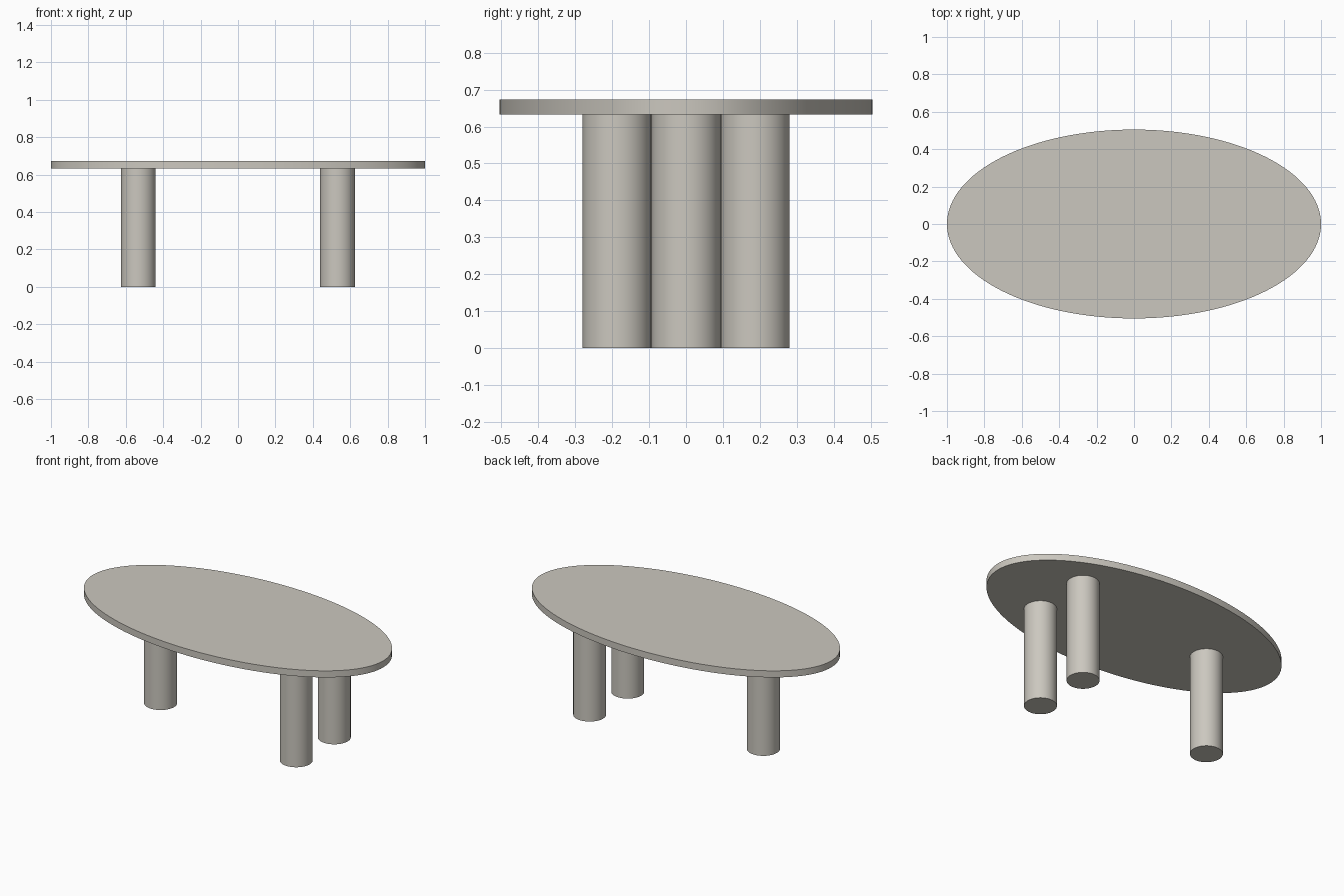
import bpy
import math

if "Cube" in bpy.data.objects:
    bpy.data.objects.remove(bpy.data.objects["Cube"])

TOP_Z, UNDER_Z = 0.673, 0.632

stone = bpy.data.materials.new("warm_grey")
stone.diffuse_color = (0.60, 0.575, 0.52, 1)
stone.use_nodes = True
stone.node_tree.nodes["Principled BSDF"].inputs["Base Color"].default_value = stone.diffuse_color


def cylinder(name, x, y, z0, z1, rx, ry, sides):
    """Upright elliptical cylinder with smooth walls and crisp rims."""
    bpy.ops.mesh.primitive_cylinder_add(
        vertices=sides, radius=1, depth=1, location=(x, y, (z0 + z1) / 2))
    ob = bpy.context.object
    ob.name = name
    ob.scale = (rx, ry, z1 - z0)
    bpy.ops.object.transform_apply(location=False, rotation=False, scale=True)
    ob.data.materials.append(stone)
    bpy.ops.object.shade_smooth_by_angle(angle=math.radians(30))
    return ob


# Oval table top
cylinder("table_top", 0, 0, UNDER_Z, TOP_Z, 1.0, 0.505, 128)

# Three round legs: a pair at the right end, a single one at the left
for name, x, y in (("right_front_leg", 0.532, -0.187),
                   ("right_back_leg", 0.532, 0.187),
                   ("left_leg", -0.533, 0.0)):
    cylinder(name, x, y, 0, UNDER_Z, 0.093, 0.093, 64)
